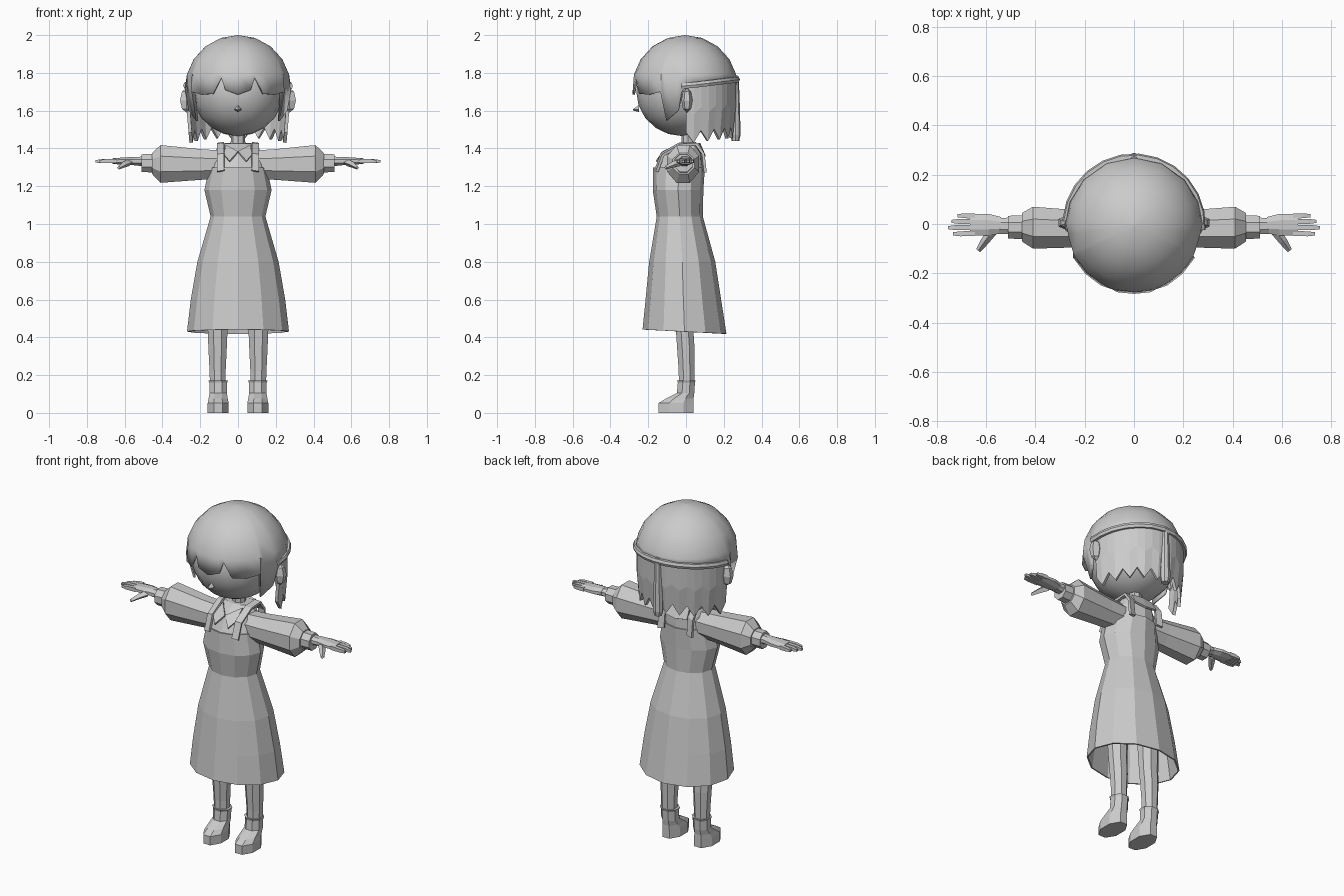
import bpy, bmesh
from math import sin, cos, pi, radians, acos
from mathutils import Vector

if "Cube" in bpy.data.objects:
    bpy.data.objects.remove(bpy.data.objects["Cube"])


def make(name, verts, faces, mirror=False, thick=0.0, smooth=None):
    me = bpy.data.meshes.new(name)
    bm = bmesh.new()
    vs = [bm.verts.new(v) for v in verts]
    for f in faces:
        bm.faces.new([vs[i] for i in f])
    bmesh.ops.recalc_face_normals(bm, faces=bm.faces)
    bm.to_mesh(me)
    bm.free()
    ob = bpy.data.objects.new(name, me)
    bpy.context.collection.objects.link(ob)
    if smooth:
        bpy.ops.object.select_all(action='DESELECT')
        bpy.context.view_layer.objects.active = ob
        ob.select_set(True)
        bpy.ops.object.shade_smooth_by_angle(angle=radians(smooth))
    if thick:
        m = ob.modifiers.new("thickness", 'SOLIDIFY')
        m.thickness, m.offset = thick, -1
    if mirror:
        ob.modifiers.new("mirror", 'MIRROR')
    return ob


def skin(name, rings, closed=True, caps=(True, True), **kw):
    """Bridge equal-length rings of points into one surface."""
    n = len(rings[0])
    verts = [p for r in rings for p in r]
    faces = []
    for k in range(len(rings) - 1):
        for i in range(n if closed else n - 1):
            j = (i + 1) % n
            faces.append((k*n + i, k*n + j, (k+1)*n + j, (k+1)*n + i))
    if caps[0]:
        faces.append(tuple(range(n)))
    if caps[1]:
        faces.append(tuple(range(len(verts) - n, len(verts))))
    return make(name, verts, faces, **kw)


def zring(n, z, cx, cy, rx, ry, off=0.0):
    return [(cx + rx*sin(2*pi*(i+off)/n), cy - ry*cos(2*pi*(i+off)/n), z) for i in range(n)]


def xring(n, x, cy, cz, ry, rz, off=0.0):
    return [(x, cy + ry*cos(2*pi*(i+off)/n), cz + rz*sin(2*pi*(i+off)/n)) for i in range(n)]


def ball(name, c, r, seg, rows, **kw):
    rings = [zring(seg, c[2] + r[2]*cos(pi*k/rows), c[0], c[1],
                   r[0]*sin(pi*k/rows), r[1]*sin(pi*k/rows)) for k in range(1, rows)]
    ob = skin(name, [zring(seg, c[2] + r[2], c[0], c[1], 1e-4, 1e-4)] + rings +
              [zring(seg, c[2] - r[2], c[0], c[1], 1e-4, 1e-4)], **kw)
    return ob


# Head, nose, ears, neck
ball("head", (0, -.018, 1.70), (.24, .245, .235), 16, 10, smooth=60)
skin("nose", [[(x, -.25, 1.605 + z) for x, z in ((-.02, 0), (0, -.012), (.02, 0), (0, .025))],
              [(x, -.28, 1.605 + z) for x, z in ((-.004, 0), (0, -.004), (.004, 0), (0, .004))]])
ball("ear", (.272, .005, 1.655), (.04, .03, .065), 6, 4, mirror=True)
skin("neck", [zring(8, 1.38, 0, .01, .04, .035), zring(8, 1.52, 0, .01, .036, .033)])


def band_z(a):
    return 1.73 + .035*max(0, sin(radians(a - 90)))


# Hair cap with fringe: rings down from the crown, last ring follows the hairline
half = [(0, 1.685), (14, 1.71), (19, 1.775), (29, 1.69), (45, 1.685), (62, 1.70),
        (66, 1.545), (82, 1.60), (86, 1.70)] + [(a, band_z(a)) for a in (92, 110, 132, 156)]
line = half + [(180, band_z(180))] + [(360 - a, z) for a, z in half[:0:-1]]


def hair_pt(a, phi, R=.28):
    r = R*(sin(phi) if phi < pi/2 else 1 - .6*(1 - sin(phi)))
    return (r*sin(radians(a)), -.005 - r*cos(radians(a)), 1.72 + R*cos(phi))


cap = [[hair_pt(a, radians(p) if p else .001) for a, _ in line] for p in (0, 19, 38, 57, 75)]
cap.append([hair_pt(a, acos((z - 1.72)/.28)) for a, z in line])
skin("hair_cap", cap, caps=(True, False), thick=.012, smooth=40)

# Back hair with jagged tips
az = list(range(90, 271, 9))
back = []
for t, r in ((0, .268), (.5, .272), (1, .262)):
    row = []
    for i, a in enumerate(az):
        mid = sin(radians(a - 90))
        low = (1.425 if i % 2 else 1.485) + .03*mid
        z = band_z(a)*(1 - t) + low*t
        rr = r - .012*t*mid
        row.append((rr*sin(radians(a)), -rr*cos(radians(a)), z))
    back.append(row)
skin("back_hair", back, closed=False, caps=(False, False), thick=.018)

# Hair band: rectangular section swept round the back, with hanging tie
sec = [(.264, -.015), (.285, -.015), (.291, 0), (.285, .015), (.264, .015)]
band = [[(r*sin(radians(a)), -.005 - r*cos(radians(a)), band_z(a) + dz) for r, dz in sec]
        for a in range(86, 275, 15)]
skin("hair_band", band)
skin("band_tie", [zring(8, z, 0, .262, r, r*.9) for z, r in
                  ((1.44, .022), (1.47, .03), (1.62, .026), (1.76, .02), (1.785, .012))])

# Dress, open at the hem
dress = [(.43, -.008, .27, .222), (.6, -.014, .25, .20), (.8, -.02, .215, .175),
         (1.04, -.033, .145, .122), (1.18, -.042, .178, .134), (1.3, -.037, .152, .137)]
rings = [zring(12, z, 0, cy, rx, ry) for z, cy, rx, ry in dress]
rings[0] = [(x, y, z - .05*y) for x, y, z in rings[0]]
skin("dress", rings, caps=(False, False), thick=.008)

# Blouse, straps, collar
skin("blouse", [zring(12, z, 0, cy, rx, ry) for z, cy, rx, ry in
                ((1.2, -.04, .165, .122), (1.3, -.035, .145, .128),
                 (1.37, -.02, .125, .11), (1.425, .015, .085, .06))])
strap = [(-.168, 1.285), (-.135, 1.375), (-.04, 1.43), (.05, 1.435), (.09, 1.38), (.102, 1.28)]
skin("strap", [[(.075, y, z), (.112, y + .008, z - .006)] for y, z in strap],
     closed=False, caps=(False, False), thick=.015, mirror=True)
make("collar_front", [(0, -.125, 1.385), (.065, -.05, 1.42), (.075, -.125, 1.37), (.045, -.16, 1.335)],
     [(0, 1, 2, 3)], thick=.01, mirror=True)
make("collar_back", [(0, .075, 1.43), (.07, .065, 1.43), (.075, .1, 1.37), (0, .105, 1.36)],
     [(0, 1, 2, 3)], thick=.01, mirror=True)

# Sleeves, cuffs, wrists
skin("sleeve", [xring(8, x, cy, cz, ry, rz, .5) for x, cy, cz, ry, rz in
                ((.09, -.02, 1.315, .075, .08), (.2, -.02, 1.315, .08, .088),
                 (.41, -.015, 1.318, .092, .108), (.455, -.013, 1.32, .062, .06))], mirror=True)
skin("cuff", [xring(8, x, -.013, 1.322, r, r*1.02, .5) for x, r in ((.44, .052), (.51, .05))], mirror=True)
skin("wrist", [xring(8, x, -.008, 1.332, ry, rz, .5) for x, ry, rz in
               ((.49, .037, .028), (.55, .035, .024))], mirror=True)

# Hands
skin("palm", [xring(8, x, cy, 1.333, ry, rz, .5) for x, cy, ry, rz in
              ((.54, -.005, .036, .024), (.59, -.003, .048, .022), (.665, -.003, .048, .016))], mirror=True)
for name, y, tip in (("index", -.038, .735), ("middle", -.014, .755), ("ring", .01, .74), ("little", .032, .715)):
    skin(name + "_finger", [xring(4, .645, y, 1.334, .015, .016, .5),
                            xring(4, tip - .03, y*1.05, 1.333, .014, .014, .5),
                            xring(4, tip, y*1.05, 1.331, .009, .009, .5)], mirror=True)
thumb = [Vector((.575, -.03, 1.327)), Vector((.605, -.07, 1.315)), Vector((.632, -.108, 1.298))]
side = Vector((.8, .6, 0))
skin("thumb", [[p + side*r, p + Vector((0, 0, r)), p - side*r, p - Vector((0, 0, r))]
               for p, r in zip(thumb, (.02, .017, .01))], mirror=True)

# Legs and boots
skin("leg", [zring(8, z, .108, cy, rx, ry, .5) for z, cy, rx, ry in
             ((.12, .003, .043, .044), (.22, .003, .046, .045), (.33, .0, .052, .05),
              (.42, -.006, .056, .05), (.85, -.02, .07, .07))], mirror=True)
skin("boot", [zring(8, z, .105, cy, rx, ry, .5) for z, cy, rx, ry in
              ((0, -.052, .06, .1), (.052, -.052, .06, .1), (.075, -.034, .055, .08),
               (.105, -.002, .05, .05), (.16, .002, .051, .049), (.172, .002, .057, .053))], mirror=True)
